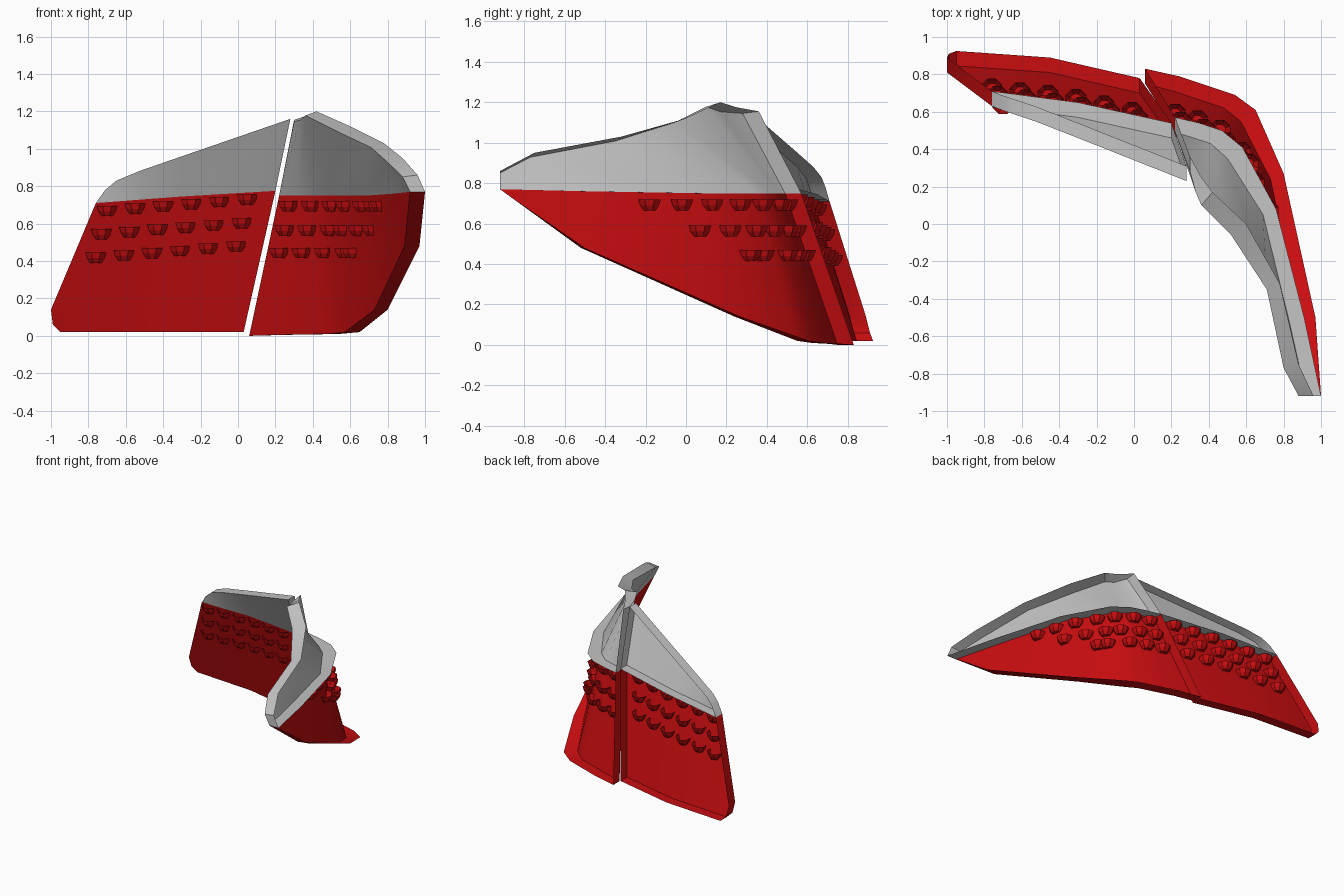
import bpy, bmesh, math
from mathutils import Vector
from mathutils.bvhtree import BVHTree

if "Cube" in bpy.data.objects:
    bpy.data.objects.remove(bpy.data.objects["Cube"])


def material(name, rgb):
    m = bpy.data.materials.new(name)
    m.diffuse_color = (*rgb, 1)
    m.use_nodes = True
    m.node_tree.nodes["Principled BSDF"].inputs["Base Color"].default_value = m.diffuse_color
    return m


RED = material("lens red", (0.58, 0.004, 0.005))
GREY = material("lens grey", (0.55, 0.55, 0.55))


def finish(bm, name, mat):
    me = bpy.data.meshes.new(name)
    bm.to_mesh(me)
    me.materials.append(mat)
    ob = bpy.data.objects.new(name, me)
    bpy.context.collection.objects.link(ob)
    return ob


def tray(name, low, high, off_low, off_high, mat, top_wall):
    """Open tray: a sheet lofted between two curves, with a rim wall around it."""
    bm = bmesh.new()
    cache = {}

    def vert(p):
        key = tuple(round(c, 4) for c in p)
        if key not in cache:
            cache[key] = bm.verts.new(key)
        return cache[key]

    def face(*pts):
        vs = []
        for p in pts:
            v = vert(p)
            if v not in vs:
                vs.append(v)
        if len(vs) > 2:
            bm.faces.new(vs)

    low, high = [Vector(p) for p in low], [Vector(p) for p in high]
    n = len(low)
    out_l = [p + Vector(o) for p, o in zip(low, off_low)]
    out_h = [p + Vector(o) for p, o in zip(high, off_high)]
    for i in range(n - 1):
        face(low[i], high[i], high[i + 1], low[i + 1])
    tree = BVHTree.FromBMesh(bm)
    # rim walls
    for i in range(n - 1):
        if low[i] != low[i + 1]:
            face(low[i], low[i + 1], out_l[i + 1], out_l[i])
        if top_wall and high[i] != high[i + 1]:
            face(high[i + 1], high[i], out_h[i], out_h[i + 1])
    for i in (0, n - 1):
        if (low[i] - high[i]).length > 0.001:
            face(low[i], out_l[i], out_h[i], high[i])
    ob = finish(bm, name, mat)
    bm.free()
    bpy.ops.object.select_all(action='DESELECT')
    ob.select_set(True)
    bpy.context.view_layer.objects.active = ob
    bpy.ops.object.shade_smooth_by_angle(angle=math.radians(35))
    return tree


def cup(bm, pos, normal):
    """Eight-sided flared bulb cup standing on the sheet."""
    rot = normal.to_track_quat('Z', 'Y')
    rings = []
    for r, h in ((0.032, 0.005), (0.05, 0.03), (0.06, 0.06)):
        rings.append([bm.verts.new(pos + rot @ Vector((
            r * math.cos(math.tau * (k + .5) / 8), r * math.sin(math.tau * (k + .5) / 8), h)))
            for k in range(8)])
    bm.faces.new(rings[0])
    for a, b in zip(rings, rings[1:]):
        for k in range(8):
            j = (k + 1) % 8
            bm.faces.new((a[k], a[j], b[j], b[k]))


def cups(name, tree, rays):
    bm = bmesh.new()
    for origin, direction in rays:
        d = Vector(direction)
        pos, nor, _, _ = tree.ray_cast(Vector(origin), d)
        if pos:
            cup(bm, pos, nor if nor.dot(d) > 0 else -nor)
    finish(bm, name, RED)
    bm.free()


# left panel (inner sheet curves; the rim goes straight back)
bottom = [(-1, .81, .14), (-.99, .83, .06), (-.95, .845, .02), (-.45, .81, .02), (.03, .70, .02)]
mid = [(-.76, .63, .71)] * 3 + [(-.30, .57, .745), (.20, .46, .775)]
back = [(0, .08, 0)] * 6
left_tree = tray("left_red_lens", bottom, mid, back, back, RED, False)

mid = [(-.76, .63, .71), (-.70, .622, .715), (-.62, .612, .72), (-.5, .596, .73),
       (-.30, .57, .745), (.20, .46, .775)]
top = [(-.76, .63, .71), (-.71, .61, .78), (-.65, .59, .83), (-.53, .55, .88),
       (-.30, .46, .96), (.28, .23, 1.16)]
tray("left_grey_lens", mid, top, back, back, GREY, True)

# right panel wrapping round the corner (outer rim curves, moved in by the offsets)
off = [(0, .08, 0), (.03, .08, 0), (.06, .07, 0), (.08, .06, 0), (.07, .03, 0),
       (.08, .02, 0), (.08, 0, 0)]
off_top = [(x, y, .022 if 0 < i < 6 else .01) for i, (x, y, z) in enumerate(off)]
bottom = [(.06, .83, 0), (.24, .79, .005), (.54, .69, .01), (.65, .61, .02),
          (.80, .27, .14), (.97, -.5, .48), (1, -.92, .77)]
mid = [(.22, .57, .75), (.35, .54, .75), (.47, .50, .75), (.58, .41, .75),
       (.76, .08, .75), (.91, -.5, .76), (1, -.92, .77)]
top = [(.30, .36, 1.155), (.36, .25, 1.175), (.42, .17, 1.20), (.60, 0, 1.12),
       (.78, -.32, 1.03), (.88, -.75, .95), (.96, -.92, .86)]


def inner(curve, offs):
    return [Vector(p) - Vector(o) for p, o in zip(curve, offs)]


bottom, mid, top = inner(bottom, off), inner(mid, off), inner(top, off_top)
right_tree = tray("right_red_lens", bottom, mid, off, off, RED, False)
tray("right_grey_lens", mid, top, off, off_top, GREY, True)

# bulb cups: three rows on each panel
cups("left_bulb_cups", left_tree,
     [((-.70 - .03 * r + .15 * i, 0, .635 + .012 * i - .125 * r), (0, 1, 0))
      for r in range(3) for i in range(6)])

rows = [(.66, (-.18, -.02, .13, .27), (.50, .39, .27)),
        (.53, (.07, .22, .35), (.49, .37, .25)),
        (.41, (.32,), (.57, .46, .34, .22))]
rays = []
for z, side, rear in rows:
    rays += [((0, y, z), (1, 0, 0)) for y in side]
    rays += [((x, -.2, z), (0, 1, 0)) for x in rear]
cups("right_bulb_cups", right_tree, rays)
